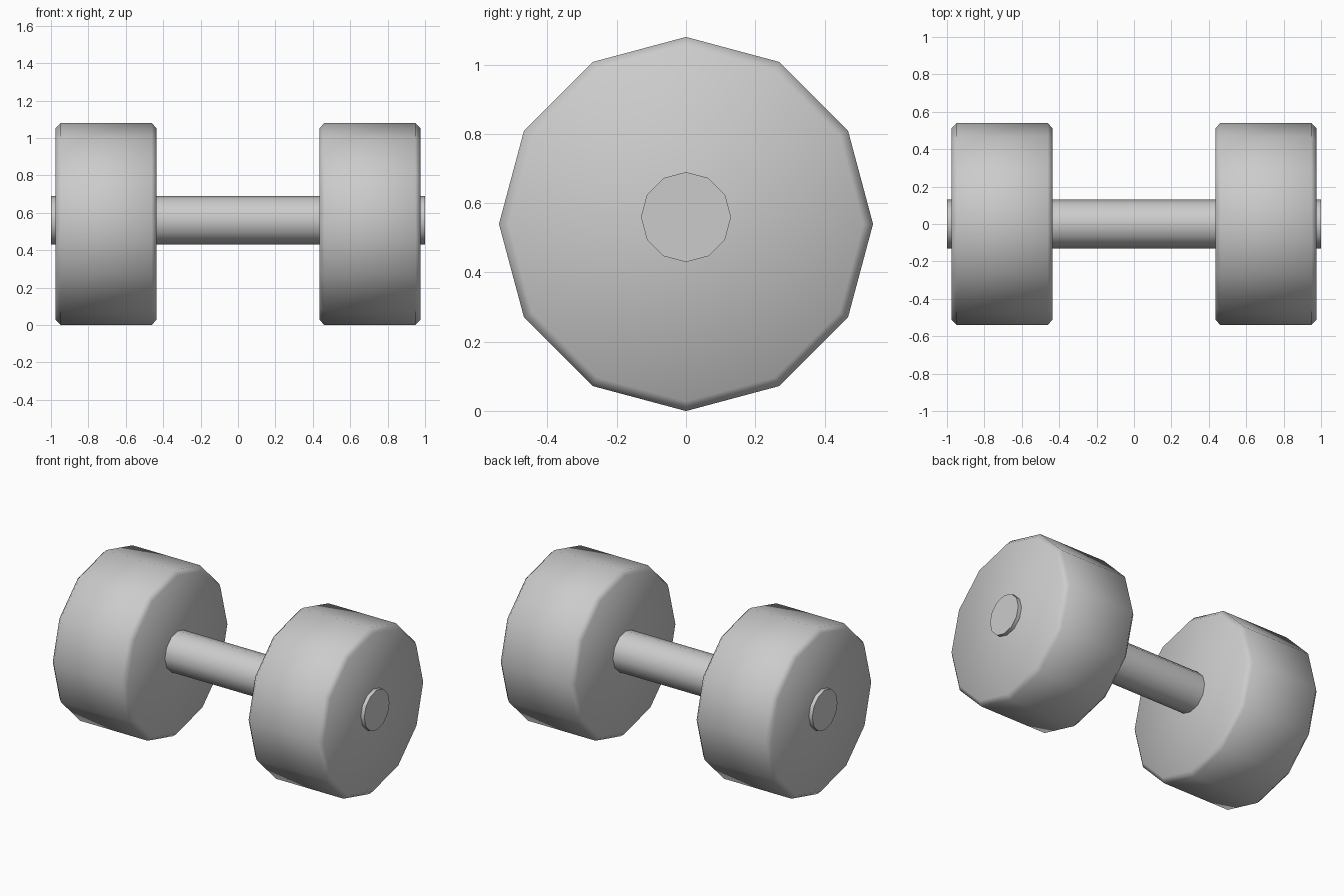
import bpy, math

if "Cube" in bpy.data.objects:
    bpy.data.objects.remove(bpy.data.objects["Cube"])


def x_cylinder(name, radius, length, x, z):
    """12-sided cylinder lying along the x axis, origin at the world centre."""
    bpy.ops.mesh.primitive_cylinder_add(
        vertices=12, radius=radius, depth=length,
        location=(x, 0, z), rotation=(0, math.pi / 2, 0))
    obj = bpy.context.object
    obj.name = name
    bpy.ops.object.transform_apply(location=True, rotation=True, scale=True)
    return obj


# Handle bar running right through both weights
bar = x_cylinder("handle_bar", 0.13, 2.0, 0, 0.56)
bpy.ops.object.shade_smooth_by_angle(angle=math.radians(40))

# Weight with chamfered rims, mirrored to the other end
weight = x_cylinder("weights", 0.54, 0.54, 0.705, 0.54)
for poly in weight.data.polygons:
    poly.use_smooth = True
bevel = weight.modifiers.new("rim_chamfer", 'BEVEL')
bevel.width = 0.027
bevel.segments = 1
bevel.limit_method = 'ANGLE'
bevel.angle_limit = math.radians(45)
mirror = weight.modifiers.new("other_end", 'MIRROR')
mirror.use_axis = (True, False, False)
